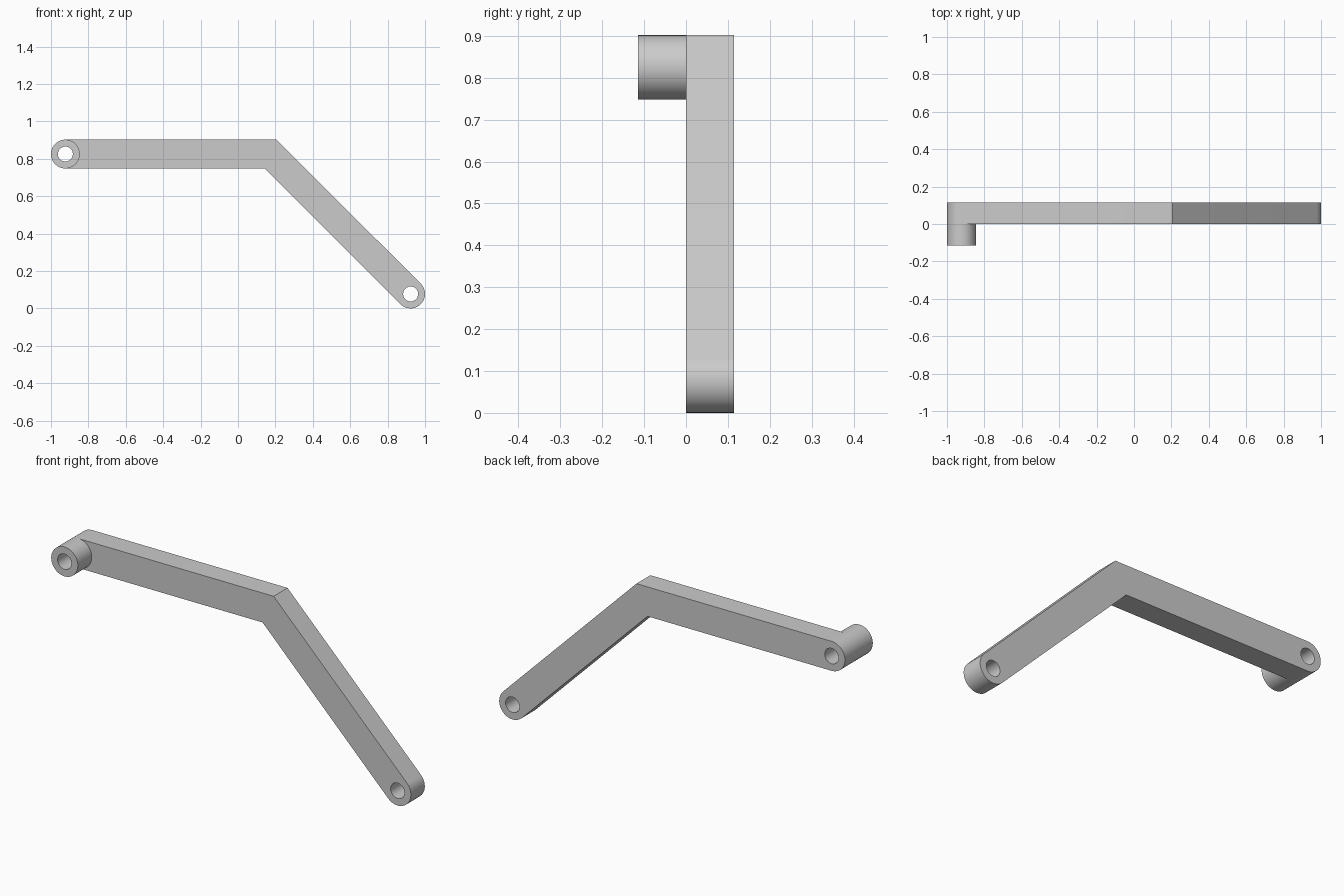
import bpy
import bmesh
from math import cos, sin, radians
from mathutils import Vector

if "Cube" in bpy.data.objects:
    bpy.data.objects.remove(bpy.data.objects["Cube"], do_unlink=True)

R, HOLE, DEPTH = 0.077, 0.04, 0.115
LEFT, RIGHT = (-0.923, 0.825), (0.923, 0.077)   # pivot centres in x, z
STEP = 5.625                                     # arc step in degrees


def arc(centre, radius, start, end):
    """Points along an arc in the x-z plane, ends included."""
    count = round(abs(end - start) / STEP)
    angles = [radians(start + (end - start) * i / count) for i in range(count + 1)]
    return [(centre[0] + radius * cos(a), centre[1] + radius * sin(a)) for a in angles]


def circle(centre, radius):
    return arc(centre, radius, 0, 360)[:-1]


def fill(bm, *loops):
    """Fill closed loops at y = 0, inner loops becoming holes."""
    edges = []
    for loop in loops:
        verts = [bm.verts.new((x, 0, z)) for x, z in loop]
        edges += [bm.edges.new((a, b)) for a, b in zip(verts, verts[1:] + verts[:1])]
    bmesh.ops.triangle_fill(bm, edges=edges, use_beauty=True, normal=(0, -1, 0))


def extrude(bm, faces, distance):
    result = bmesh.ops.extrude_face_region(bm, geom=faces)["geom"]
    moved = [v for v in result if isinstance(v, bmesh.types.BMVert)]
    bmesh.ops.translate(bm, verts=moved, vec=Vector((0, distance, 0)))


bm = bmesh.new()

# Ring around the left pivot, and the bent bar with its rounded right end
fill(bm, circle(LEFT, R), circle(LEFT, HOLE))
bar = arc(LEFT, R, -90, 90) + [(0.206, LEFT[1] + R)]
bar += arc(RIGHT, R, 45, -135) + [(0.142, LEFT[1] - R)]
fill(bm, bar, circle(RIGHT, HOLE))
bmesh.ops.remove_doubles(bm, verts=bm.verts[:], dist=0.0001)

# Thickness of the arm
extrude(bm, bm.faces[:], DEPTH)

# Boss standing forward from the ring
ring = [f for f in bm.faces
        if all(abs(v.co.y) < 1e-4 and (v.co.x - LEFT[0]) ** 2 + (v.co.z - LEFT[1]) ** 2
               < (R + 0.001) ** 2 for v in f.verts)]
extrude(bm, ring, -DEPTH)
bmesh.ops.recalc_face_normals(bm, faces=bm.faces[:])

mesh = bpy.data.meshes.new("bent_lever_arm")
bm.to_mesh(mesh)
bm.free()
arm = bpy.data.objects.new("bent_lever_arm", mesh)
bpy.context.collection.objects.link(arm)

# Plain grey finish
grey = bpy.data.materials.new("plain_grey")
grey.use_nodes = True
colour = (0.6, 0.6, 0.6, 1)
grey.diffuse_color = colour
grey.node_tree.nodes["Principled BSDF"].inputs["Base Color"].default_value = colour
mesh.materials.append(grey)

bpy.context.view_layer.objects.active = arm
arm.select_set(True)
bpy.ops.object.shade_smooth_by_angle(angle=radians(30))
